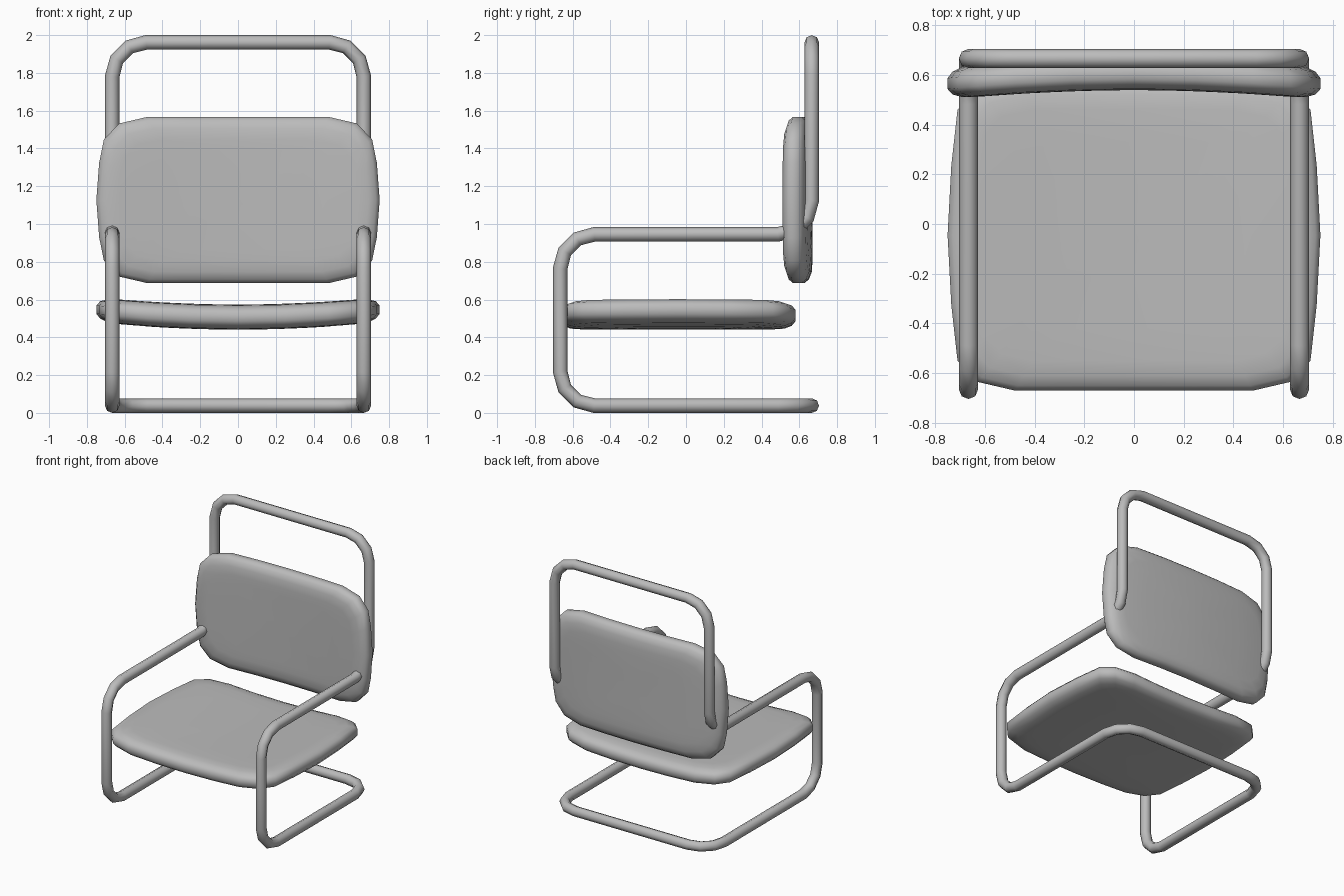
import bpy
import bmesh
import math
from mathutils import Vector, Matrix

cube = bpy.data.objects.get("Cube")
if cube:
    bpy.data.objects.remove(cube, do_unlink=True)


def make_material(name, color):
    mat = bpy.data.materials.new(name)
    mat.use_nodes = True
    mat.diffuse_color = color
    mat.node_tree.nodes["Principled BSDF"].inputs["Base Color"].default_value = color
    return mat


grey = make_material("light grey", (0.5, 0.5, 0.5, 1))


def select_only(obj):
    bpy.ops.object.select_all(action='DESELECT')
    obj.select_set(True)
    bpy.context.view_layer.objects.active = obj


def rounded_loop(corners, radius, steps=3):
    """Replace each right-angle corner of a closed path with an arc."""
    points = []
    for i, corner in enumerate(corners):
        to_prev = (corners[i - 1] - corner).normalized()
        to_next = (corners[(i + 1) % len(corners)] - corner).normalized()
        centre = corner + (to_prev + to_next) * radius
        for k in range(steps + 1):
            a = math.pi / 2 * k / steps
            points.append(centre - (to_next * math.cos(a) + to_prev * math.sin(a)) * radius)
    return points


# Frame: one continuous bent tube
TUBE = 0.0385
SIDE = 0.666
side_path = [(SIDE, 2 - TUBE), (SIDE, 0.945), (-SIDE, 0.945), (-SIDE, TUBE), (SIDE, TUBE)]
corners = [Vector((SIDE, y, z)) for y, z in side_path]
corners += [Vector((-SIDE, y, z)) for y, z in reversed(side_path)]
path = rounded_loop(corners, 0.18)

curve = bpy.data.curves.new("tube_frame", 'CURVE')
curve.dimensions = '3D'
curve.bevel_depth = TUBE
curve.bevel_resolution = 2
spline = curve.splines.new('POLY')
spline.points.add(len(path) - 1)
for point, co in zip(spline.points, path):
    point.co = (*co, 1)
spline.use_cyclic_u = True
frame = bpy.data.objects.new("tube_frame", curve)
bpy.context.collection.objects.link(frame)
curve.materials.append(grey)
select_only(frame)
bpy.ops.object.convert(target='MESH')
bpy.ops.object.shade_smooth_by_angle(angle=math.radians(50))


# Cushions: padded slabs with bulging sides, dished across the width
def make_cushion(name, half_depth, matrix):
    half_width = 0.75
    d = half_depth
    quarter = [(0.25, d), (0.48, d), (0.63, d - 0.035), (0.71, d - 0.12),
               (0.735, d * 0.45)]
    right = quarter + [(half_width, 0)] + [(x, -y) for x, y in reversed(quarter)]
    outline = right + [(0, -d)] + [(-x, y) for x, y in reversed(right)] + [(0, d)]

    # Edge rounding as (inset, height), then flat rings towards the middle
    edge = [(0, 0.022), (0.02, 0.046), (0.06, 0.061), (0.12, 0.065)]
    upper = [((half_width - i) / half_width, (d - i) / d, h) for i, h in edge]
    upper += [(s, s, 0.066) for s in (0.6, 0.3)]
    layers = [(sx, sy, -h) for sx, sy, h in reversed(upper)] + upper

    bm = bmesh.new()

    def add(x, y, h):
        return bm.verts.new((x, y, h + 0.04 * (x / half_width) ** 2))

    rings = [[add(x * sx, y * sy, h) for x, y in outline] for sx, sy, h in layers]
    n = len(outline)
    for low, high in zip(rings, rings[1:]):
        for i in range(n):
            j = (i + 1) % n
            bm.faces.new((low[i], low[j], high[j], high[i]))
    for ring, h in ((rings[0], -0.066), (rings[-1], 0.066)):
        pole = add(0, 0, h)
        for i in range(n):
            bm.faces.new((ring[i], ring[(i + 1) % n], pole))
    bmesh.ops.recalc_face_normals(bm, faces=bm.faces)
    mesh = bpy.data.meshes.new(name)
    bm.to_mesh(mesh)
    bm.free()
    mesh.materials.append(grey)
    obj = bpy.data.objects.new(name, mesh)
    bpy.context.collection.objects.link(obj)
    obj.matrix_world = matrix
    select_only(obj)
    bpy.ops.object.shade_smooth_by_angle(angle=math.radians(60))
    return obj


make_cushion("seat_cushion", 0.625, Matrix.Translation((0, -0.045, 0.507)))
make_cushion("back_cushion", 0.44,
             Matrix.Translation((0, 0.605, 1.127)) @ Matrix.Rotation(math.pi / 2, 4, 'X'))
